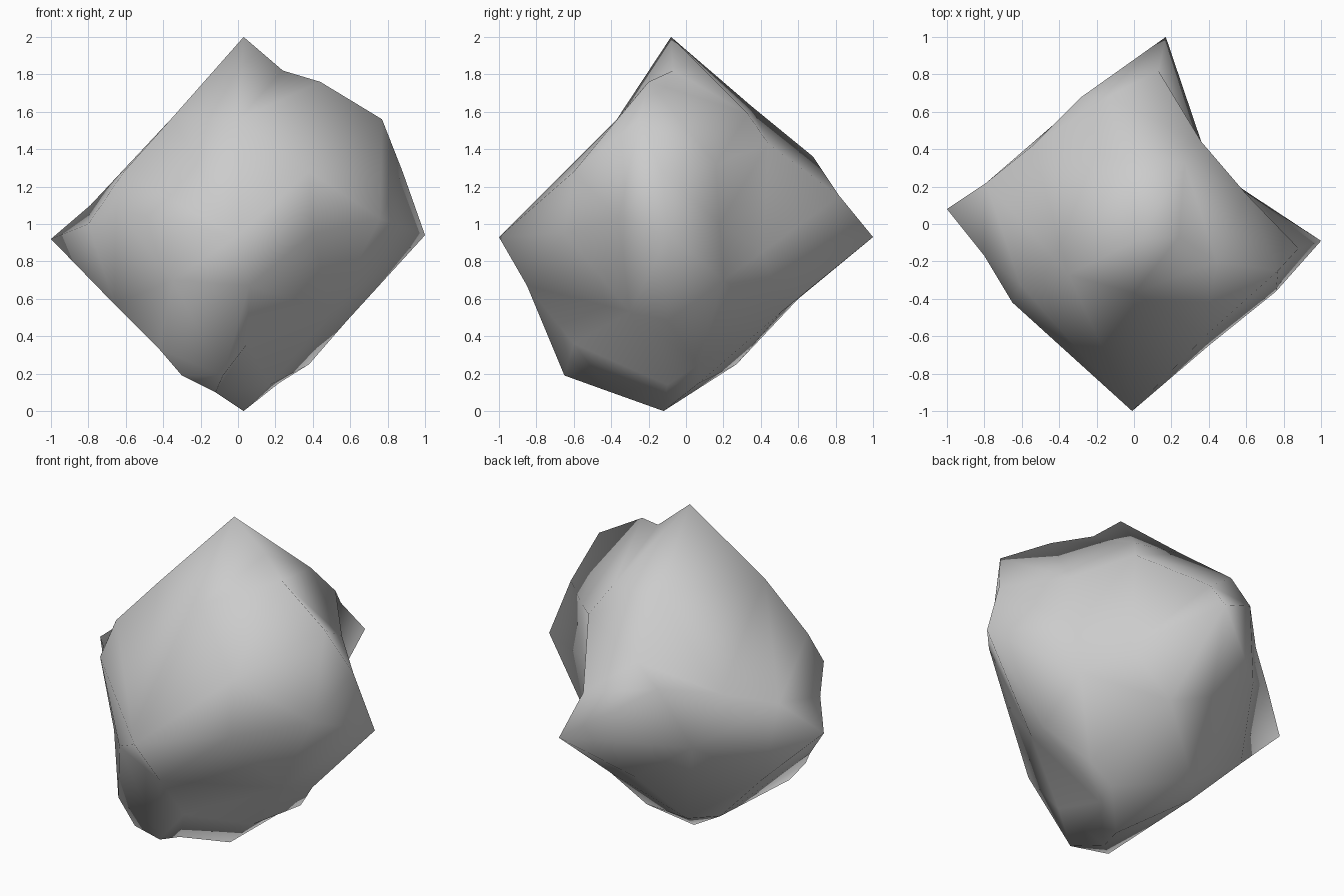
import bpy, bmesh
from mathutils import Vector

CENTRE = Vector((0.02, -0.04, 0.95))

# six pointed tips
tips = [(0.03, -0.08, 2), (0.03, -0.12, 0), (1, -0.09, 0.94),
        (-1, 0.08, 0.92), (-0.01, -1, 0.93), (0.17, 1, 0.93)]
# bumps on the upper half
upper = [(0.24, -0.07, 1.82), (0.44, -0.2, 1.76), (0.77, -0.25, 1.56),
         (0.88, -0.13, 1.28), (0.27, 0.33, 1.59), (0.36, 0.44, 1.43),
         (0.13, 0.82, 1.15), (-0.14, 0.68, 1.36), (-0.28, 0.68, 1.23),
         (-0.54, 0.42, 1.17), (-0.06, 0.35, 1.63), (-0.35, -0.27, 1.57),
         (-0.61, -0.32, 1.28), (-0.65, -0.42, 1.08), (-0.8, -0.17, 1.0),
         (-0.79, 0.22, 1.1), (0.0, -0.37, 1.56), (0.6, 0.16, 1.32),
         (0.58, 0.18, 1.0), (0.38, -0.6, 1.28)]
# bumps on the waist and lower half
lower = [(0.76, -0.36, 1.03), (0.4, -0.65, 0.95), (0.58, -0.1, 0.48),
         (0.5, -0.3, 0.53), (0.38, 0.07, 0.25), (0.22, 0.07, 0.15),
         (0.17, -0.1, 0.14), (-0.12, -0.4, 0.1), (-0.3, -0.58, 0.19),
         (-0.08, -0.65, 0.19), (-0.42, -0.57, 0.33), (0.05, -0.6, 0.36),
         (0.06, -0.85, 0.67), (-0.35, -0.66, 0.7), (-0.66, -0.27, 0.57),
         (-0.32, 0.12, 0.24), (-0.2, 0.27, 0.25), (-0.64, 0.17, 0.57),
         (-0.07, 0.6, 0.6), (-0.42, 0.54, 0.85), (0.16, 0.51, 0.53),
         (0.56, 0.2, 0.7), (0.37, 0.41, 0.85)]

# wrap the points: hull of their directions, then push back to true distance
bm = bmesh.new()
target = {}
for p in tips + upper + lower:
    d = Vector(p) - CENTRE
    v = bm.verts.new(d.normalized())
    target[v] = Vector(p)
bmesh.ops.convex_hull(bm, input=list(bm.verts))
for v, p in target.items():
    v.co = p
bmesh.ops.recalc_face_normals(bm, faces=list(bm.faces))
for f in bm.faces:
    f.smooth = True

mesh = bpy.data.meshes.new("rock")
bm.to_mesh(mesh)
bm.free()
rock = bpy.data.objects.new("rock", mesh)
bpy.context.collection.objects.link(rock)
